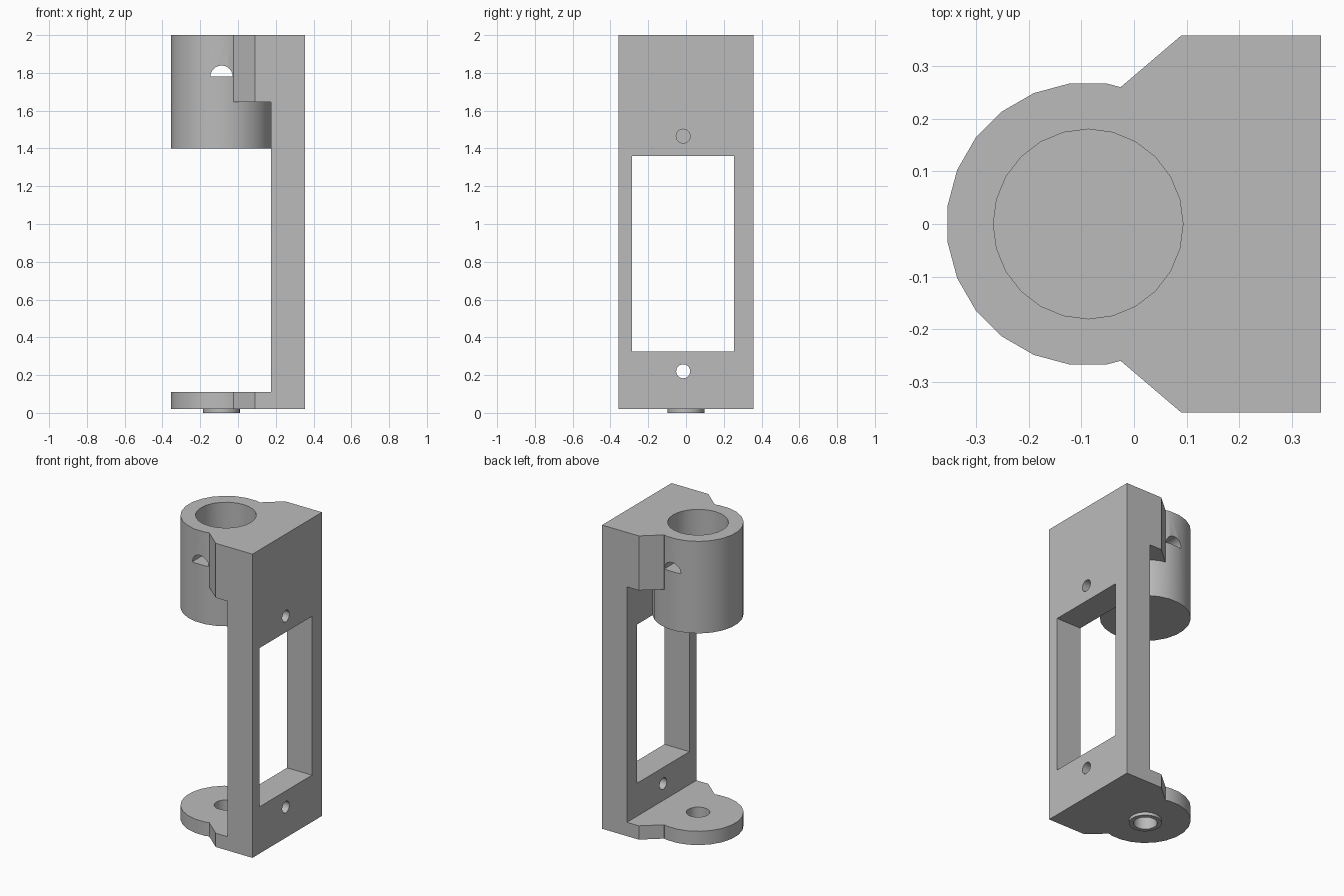
import bpy, bmesh, math

cube = bpy.data.objects.get("Cube")
if cube:
    bpy.data.objects.remove(cube, do_unlink=True)

grey = bpy.data.materials.new("plain grey")
grey.use_nodes = True
colour = (0.5, 0.5, 0.5, 1)
grey.diffuse_color = colour
grey.node_tree.nodes["Principled BSDF"].inputs["Base Color"].default_value = colour

AXIS_X = -0.087          # shared centre of collar, flange and spigot
SIDES = 24


def prism(name, outline, z0, z1):
    """Extrude a flat outline from z0 up to z1."""
    bm = bmesh.new()
    face = bm.faces.new([bm.verts.new((x, y, z0)) for x, y in outline])
    top = bmesh.ops.extrude_face_region(bm, geom=[face])["geom"]
    verts = [v for v in top if isinstance(v, bmesh.types.BMVert)]
    bmesh.ops.translate(bm, verts=verts, vec=(0, 0, z1 - z0))
    bmesh.ops.recalc_face_normals(bm, faces=bm.faces[:])
    mesh = bpy.data.meshes.new(name)
    bm.to_mesh(mesh)
    bm.free()
    mesh.materials.append(grey)
    obj = bpy.data.objects.new(name, mesh)
    bpy.context.collection.objects.link(obj)
    return obj


def box(name, x0, x1, y0, y1, z0, z1):
    return prism(name, [(x0, y0), (x1, y0), (x1, y1), (x0, y1)], z0, z1)


def cylinder(name, radius, z0, z1, turn=0.0, x=AXIS_X):
    angles = [math.tau * (i + turn) / SIDES for i in range(SIDES)]
    return prism(name, [(x + radius * math.cos(a), radius * math.sin(a)) for a in angles], z0, z1)


def combine(target, tool, operation):
    """Apply a boolean and discard the tool object."""
    mod = target.modifiers.new(operation.lower(), "BOOLEAN")
    mod.operation, mod.solver, mod.object = operation, "EXACT", tool
    bpy.context.view_layer.objects.active = target
    bpy.ops.object.modifier_apply(modifier=mod.name)
    bpy.data.objects.remove(tool, do_unlink=True)


def neck(name, z0, z1):
    """Tapered web between the plate and a round part."""
    side = [(0.2, 0.358), (0.09, 0.358), (-0.025, 0.26)]
    return prism(name, side + [(x, -y) for x, y in reversed(side)], z0, z1)


# Upright plate with collar, flange and their necks
bracket = box("bracket", 0.175, 0.355, -0.358, 0.358, 0.02, 2)
for part in (neck("upper_neck", 1.645, 2),
             cylinder("collar", 0.269, 1.4, 2, 0.5),
             neck("lower_neck", 0.02, 0.11),
             cylinder("flange", 0.269, 0.02, 0.11, 0.5),
             cylinder("spigot", 0.097, 0, 0.05)):
    combine(bracket, part, "UNION")

# Window, blind bore and flange hole
combine(bracket, box("window", 0, 0.5, -0.285, 0.255, 0.325, 1.36), "DIFFERENCE")
combine(bracket, cylinder("bore", 0.18, 1.78, 2.1), "DIFFERENCE")
combine(bracket, cylinder("pivot_hole", 0.07, -0.1, 0.2), "DIFFERENCE")

# Screw holes: the upper one stops at the collar
for z, start in ((1.465, 0.181), (0.22, 0.1)):
    hole = cylinder("screw_hole", 0.037, start, 0.5, x=0)
    hole.rotation_euler = (0, math.pi / 2, 0)
    hole.location = (0, -0.015, z)
    bpy.context.view_layer.update()
    combine(bracket, hole, "DIFFERENCE")

# Half-round cross hole above the bore floor
cross = cylinder("cross_hole", 0.059, -0.5, 0.5, x=0)
combine(cross, box("lower_half", -0.1, 0.1, -0.1, 0, -0.6, 0.6), "DIFFERENCE")
cross.rotation_euler = (math.pi / 2, 0, 0)
cross.location = (AXIS_X, 0, 1.78)
bpy.context.view_layer.update()
combine(bracket, cross, "DIFFERENCE")

# Smooth the round walls, keep the corners crisp
bpy.ops.object.select_all(action="DESELECT")
bracket.select_set(True)
bpy.context.view_layer.objects.active = bracket
bpy.ops.object.shade_smooth_by_angle(angle=math.radians(30))
